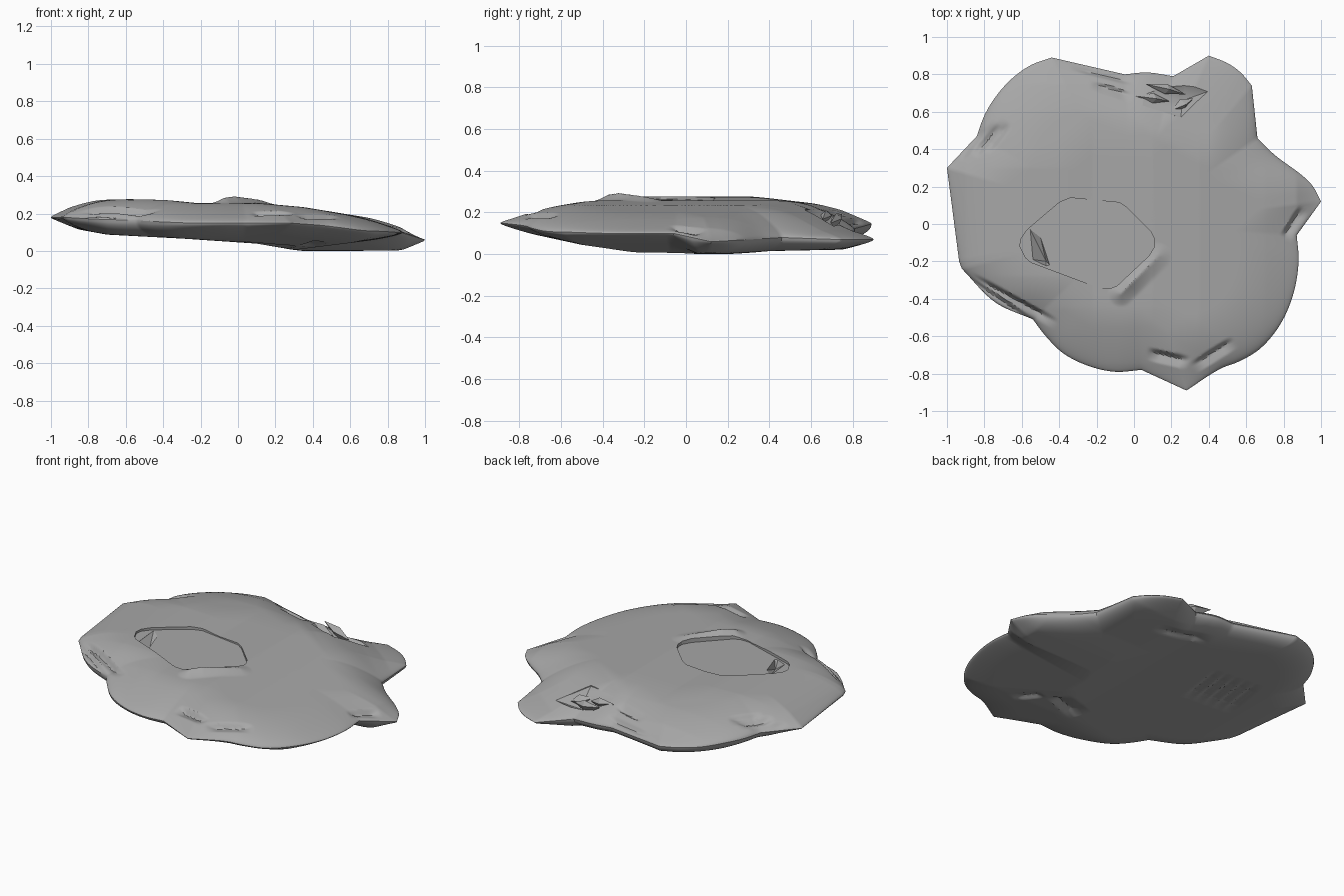
import bpy, bmesh, math
from mathutils import Vector

if "Cube" in bpy.data.objects:
    bpy.data.objects.remove(bpy.data.objects["Cube"])

# Outline of the slab: x, y, rim height
RIM = [(-1, .30, .18), (-.84, .47, .175), (-.80, .58, .17), (-.74, .68, .165), (-.65, .78, .155),
       (-.55, .85, .15), (-.44, .89, .145), (-.05, .80, .12), (.07, .81, .115), (.21, .79, .10),
       (.40, .90, .07), (.50, .86, .07), (.57, .81, .07), (.63, .74, .07), (.66, .46, .08),
       (.74, .38, .075), (.95, .21, .065), (1, .12, .06), (.87, -.06, .10), (.88, -.20, .10),
       (.85, -.38, .10), (.78, -.54, .105), (.67, -.67, .11), (.55, -.74, .125), (.47, -.77, .135),
       (.28, -.89, .15), (.04, -.78, .15), (-.10, -.79, .15), (-.24, -.76, .15), (-.38, -.69, .155),
       (-.48, -.59, .16), (-.54, -.51, .165), (-.74, -.42, .17), (-.92, -.24, .18), (-.935, -.20, .18)]


def lerp(pairs, t):
    for (a, b), (c, d) in zip(pairs, pairs[1:]):
        if t <= c:
            return b + (d - b) * max(0, (t - a) / (c - a))
    return pairs[-1][1]


def softmin(a, b, k=.015):
    h = max(k - abs(a - b), 0) / k
    return min(a, b) - h * h * k / 4


# Height limits along x, along y, and towards the low rear lobe
TOP_X = [(-1, .225), (-.9, .255), (-.75, .275), (-.58, .284), (-.4, .275), (-.22, .257),
         (.1, .258), (.35, .235), (.7, .178), (.87, .145), (1, .08)]
TOP_Y = [(-.9, .175), (-.75, .21), (-.45, .26), (-.28, .28), (.3, .28), (.6, .245), (.75, .222), (.9, .18)]
TOP_LOBE = [(.4, .3), (.5, .25), (.6, .215), (.75, .16), (.85, .128), (1.1, .09)]
BOT_X = [(-1, .16), (-.85, .115), (-.7, .088), (-.3, .067), (.1, .04), (.35, -.003), (.87, .0), (1, .04)]
BOT_Y = [(-.9, .13), (-.8, .11), (-.5, .045), (-.2, .002), (.2, -.003), (.4, .015), (.75, .022), (.9, .05)]

# Broken ledges: x1, y1, x2, y2, depth, width (drop lies on the left of the line)
TOP_LEDGES = [(-.91, .33, -.78, .50, .022, .08), (-.83, .35, -.70, .51, .022, .08),
              (-.77, .37, -.65, .52, .018, .08), (0, .735, -.34, .82, .022, -.06),
              (0, .70, -.22, .77, .018, .06), (-.54, -.50, -.92, -.25, .035, .06),
              (-.40, -.51, -.86, -.26, .03, .06), (.08, -.66, .30, -.71, .03, -.07),
              (.52, -.60, .30, -.74, .025, .07), (.78, -.06, .88, .10, .025, -.07)]
BOT_LEDGES = [(-.30 - .07 * i, .06, -.24 - .07 * i, .42, .012, .07) for i in range(5)]
BOT_LEDGES += [(.05, -.5, .32, -.38, .03, .14), (.32, -.38, .40, -.55, .02, .1),
               (.0, .62, .36, .58, .02, .1)]


def ledges(x, y, items):
    drop = 0
    for x1, y1, x2, y2, depth, w in items:
        dx, dy = x2 - x1, y2 - y1
        n = math.hypot(dx, dy)
        t = ((x - x1) * dx + (y - y1) * dy) / (n * n)
        s = (dx * (y - y1) - dy * (x - x1)) / n / w
        if 0 < t < 1 and 0 < s < 1:
            drop += depth * min(s / .3, (1 - s) / .7) * min(1, 4 * t, 4 * (1 - t))
    return drop


def lip(x, y):
    # raised lip beside the recess
    a, d = Vector((-.07, -.37)), Vector((.20, .20))
    p = Vector((x, y)) - a
    t = max(0, min(1, p.dot(d) / d.dot(d)))
    dist = (p - d * t).length
    return .036 * (1 - .8 * abs(t - .25)) * max(0, 1 - dist / .07) ** 1.3


def top_height(x, y):
    z = softmin(lerp(TOP_X, x), lerp(TOP_Y, y))
    return softmin(z, lerp(TOP_LOBE, .6 * x + .8 * y), .03)


def bottom_height(x, y):
    z = -softmin(-lerp(BOT_X, x), -lerp(BOT_Y, y))
    # the front right underside climbs away from the rear lobe
    climb = max(0, x - .25) * .125 * max(0, min(1, (.06 - y) / .14))
    return max(z, climb)


def rim_loop():
    # Curves through gentle points, corners stay sharp
    pts = [Vector(p) for p in RIM]
    n, loop = len(pts), []

    def tangent(i, seg):
        a, b = pts[i] - pts[i - 1], pts[(i + 1) % n] - pts[i]
        if a.xy.angle(b.xy) > math.radians(22) or max(a.length, b.length) > .35:
            return seg
        return (a.normalized() + b.normalized()).normalized() * seg.length

    for i in range(n):
        p, q = pts[i], pts[(i + 1) % n]
        m0, m1 = tangent(i, q - p), tangent((i + 1) % n, q - p)
        steps = max(1, round((q - p).length / .014))
        for k in range(steps):
            t = k / steps
            loop.append(p * (2 * t**3 - 3 * t**2 + 1) + m0 * (t**3 - 2 * t**2 + t)
                        + q * (3 * t**2 - 2 * t**3) + m1 * (t**3 - t**2))
    return loop


def make_slab():
    loop = rim_loop()
    rings = 90
    bm = bmesh.new()

    def layer(p, k, side):
        x, y = p.x * k, p.y * k
        d = (1 - k) * math.hypot(p.x, p.y)
        if side > 0:
            s = (1 - (1 - min(1, d / .34)) ** 2.2) ** .6
            z = p.z + (max(top_height(x, y), p.z + .012) - p.z) * s
            z += lip(x, y) - ledges(x, y, TOP_LEDGES) * min(1, 2 * s)
        else:
            s = (1 - (1 - min(1, d / .2)) ** 2.4) ** .5
            z = p.z + (min(bottom_height(x, y), p.z - .012) - p.z) * s
            z += ledges(x, y, BOT_LEDGES) * s
        return bm.verts.new((x, y, z))

    edge = [bm.verts.new(p) for p in loop]
    n = len(loop)
    for side in (1, -1):
        prev = edge
        for r in range(1, rings):
            k = 1 - (r / rings) ** 1.25
            cur = [layer(p, k, side) for p in loop]
            for i in range(n):
                j = (i + 1) % n
                bm.faces.new((prev[i], prev[j], cur[j], cur[i]))
            prev = cur
        mid = layer(Vector((0, 0, .13)), 0, side)
        mid.co.z = sum(v.co.z for v in prev) / n
        for i in range(n):
            bm.faces.new((prev[i], prev[(i + 1) % n], mid))
    bmesh.ops.recalc_face_normals(bm, faces=bm.faces)
    return to_object("rock_slab", bm)


def to_object(name, bm):
    me = bpy.data.meshes.new(name)
    bm.to_mesh(me)
    bm.free()
    me.materials.append(stone)
    ob = bpy.data.objects.new(name, me)
    bpy.context.collection.objects.link(ob)
    return ob


def cutter(name, outline, floor, apex=None):
    # prism with a sloping floor, or a faceted pit when an apex is given
    bm = bmesh.new()
    top = [bm.verts.new((x, y, .5)) for x, y in outline]
    low = [bm.verts.new((x, y, floor(x, y))) for x, y in outline]
    bm.faces.new(top)
    n = len(top)
    for i in range(n):
        bm.faces.new((top[i], top[(i + 1) % n], low[(i + 1) % n], low[i]))
    if apex:
        tip = bm.verts.new(apex)
        for i in range(n):
            bm.faces.new((low[i], low[(i + 1) % n], tip))
    else:
        bm.faces.new(low)
    bmesh.ops.recalc_face_normals(bm, faces=bm.faces)
    ob = to_object(name, bm)
    ob.hide_render = True
    return ob


stone = bpy.data.materials.new("stone")
stone.diffuse_color = (.39, .39, .39, 1)
stone.use_nodes = True
stone.node_tree.nodes["Principled BSDF"].inputs["Base Color"].default_value = stone.diffuse_color
slab = make_slab()

# Shallow recess on the top, with a deeper broken corner, and the rear gouge
recess = [(-.34, .14), (-.08, .115), (-.04, .09), (.09, -.04), (.11, -.08), (.11, -.12), (.08, -.17),
          (-.09, -.33), (-.13, -.345), (-.19, -.34), (-.55, -.205), (-.58, -.18), (-.61, -.12),
          (-.605, -.08), (-.57, -.03), (-.40, .115)]
cutters = [
    cutter("recess_cutter", recess, lambda x, y: .252 - .035 * (x + .25)),
    cutter("recess_corner_cutter", [(-.555, -.03), (-.50, -.07), (-.45, -.22), (-.47, -.225), (-.54, -.19)],
           lambda x, y: .262, (-.47, -.20, .21)),
    cutter("rear_gouge_cutter", [(0, .70), (.14, .785), (.27, .76), (.40, .71), (.33, .65), (.25, .57), (.03, .63)],
           lambda x, y: top_height(x, y) - .005, (.26, .66, .10)),
]
for c in cutters:
    m = slab.modifiers.new(c.name, 'BOOLEAN')
    m.operation, m.solver, m.object = 'DIFFERENCE', 'EXACT', c
bpy.context.view_layer.objects.active = slab
bpy.ops.object.select_all(action='DESELECT')
slab.select_set(True)
for m in list(slab.modifiers):
    bpy.ops.object.modifier_apply(modifier=m.name)
for c in cutters:
    bpy.data.objects.remove(c)

# Stand on the ground
low = min(v.co.z for v in slab.data.vertices)
for v in slab.data.vertices:
    v.co.z -= low
bpy.ops.object.shade_smooth_by_angle(angle=math.radians(30))

# Jagged shards in the rear gouge
bm = bmesh.new()
for x, y, z, a, ln in ((.10, .67, .185, -.15, .18), (.17, .72, .17, -.25, .22), (.26, .64, .15, .5, .13)):
    d, s = Vector((math.cos(a), math.sin(a), -.2)), Vector((-math.sin(a), math.cos(a), 0))
    c = Vector((x, y, z))
    v = [bm.verts.new(p) for p in (c - d * ln / 2, c + s * .03, c + d * ln / 2, c - s * .025,
                                   c + Vector((.02, 0, .025)), c - Vector((0, 0, .05)))]
    for i in range(4):
        bm.faces.new((v[i], v[(i + 1) % 4], v[4]))
        bm.faces.new((v[(i + 1) % 4], v[i], v[5]))
bmesh.ops.recalc_face_normals(bm, faces=bm.faces)
to_object("gouge_shards", bm)
